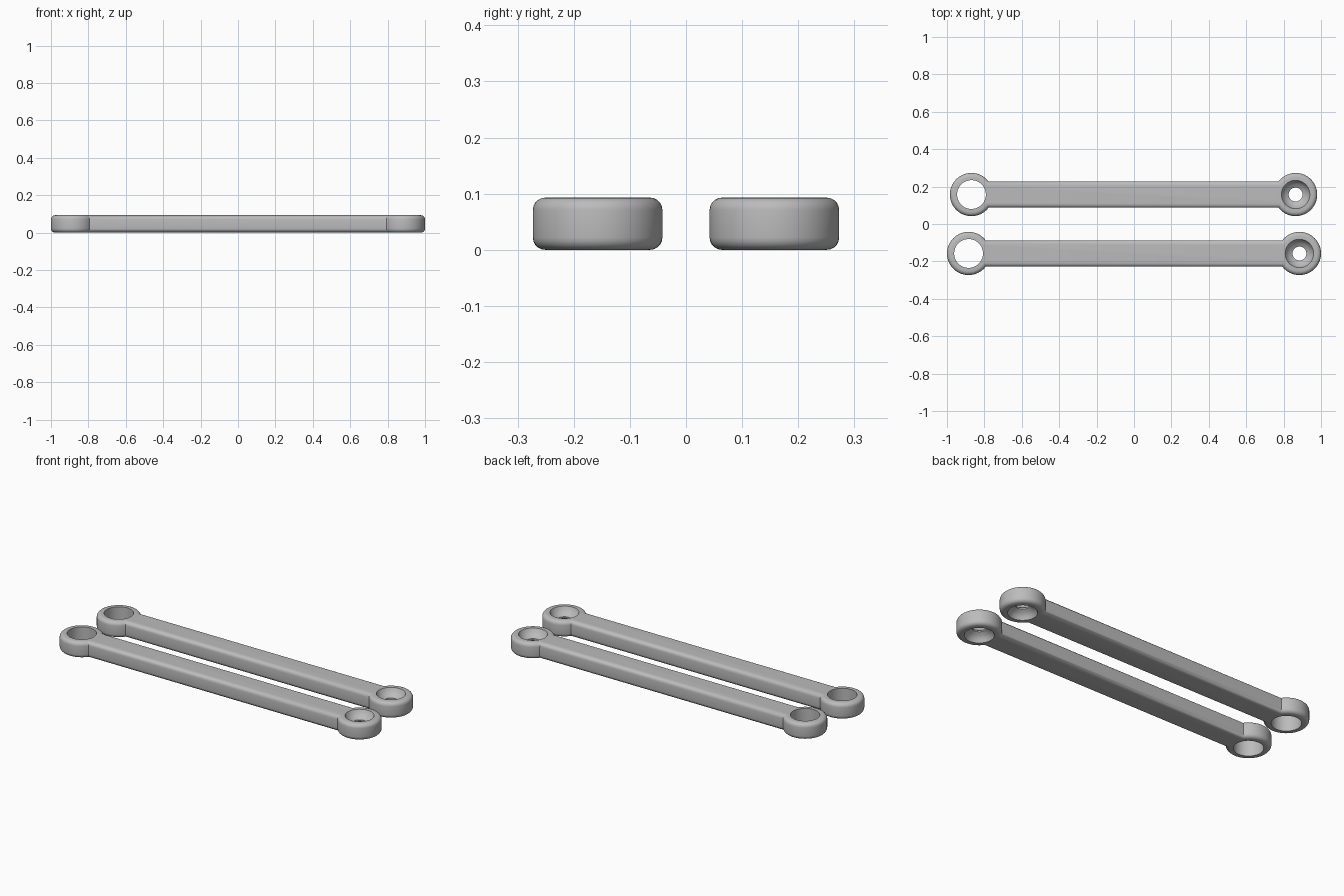
import bpy, bmesh
from math import sin, cos, pi, asin, radians

if "Cube" in bpy.data.objects:
    bpy.data.objects.remove(bpy.data.objects["Cube"])

HEIGHT = 0.093       # thickness of each arm
EYE_R = 0.1155       # outer radius of the end eyes
BAR_HALF = 0.07      # half width of the bar
HOLE_R = 0.077
FILLET = 0.022

grey = bpy.data.materials.new("plain_grey")
grey.use_nodes = True
grey.diffuse_color = (0.5, 0.5, 0.5, 1)
grey.node_tree.nodes["Principled BSDF"].inputs["Base Color"].default_value = (0.5, 0.5, 0.5, 1)


def make_object(name, bm):
    bmesh.ops.recalc_face_normals(bm, faces=bm.faces)
    mesh = bpy.data.meshes.new(name)
    bm.to_mesh(mesh)
    bm.free()
    mesh.materials.append(grey)
    obj = bpy.data.objects.new(name, mesh)
    bpy.context.collection.objects.link(obj)
    return obj


def lathe_cutter(name, profile, x, y, steps=64):
    """Solid of revolution about z from (radius, z) points."""
    bm = bmesh.new()
    rings = [[bm.verts.new((x + r * cos(2 * pi * i / steps), y + r * sin(2 * pi * i / steps), z))
              for i in range(steps)] for r, z in profile]
    for low, high in zip(rings, rings[1:]):
        for i in range(steps):
            j = (i + 1) % steps
            bm.faces.new((low[i], low[j], high[j], high[i]))
    bm.faces.new(rings[0])
    bm.faces.new(rings[-1])
    return make_object(name, bm)


def arm(name, y, left_x, right_x, steps=56):
    # outline: two round eyes joined by a straight bar
    bm = bmesh.new()
    gap = asin(BAR_HALF / EYE_R)
    outline = []
    for cx, start in ((right_x, -pi + gap), (left_x, gap)):
        for i in range(steps + 1):
            a = start + (2 * pi - 2 * gap) * i / steps
            outline.append(bm.verts.new((cx + EYE_R * cos(a), y + EYE_R * sin(a), 0)))
    base = bm.faces.new(outline)
    top = bmesh.ops.extrude_face_region(bm, geom=[base])["geom"]
    bmesh.ops.translate(bm, verts=[v for v in top if isinstance(v, bmesh.types.BMVert)],
                        vec=(0, 0, HEIGHT))
    # rounded top and bottom rims
    rims = [e for e in bm.edges if abs(e.verts[0].co.z - e.verts[1].co.z) < 1e-6]
    bmesh.ops.bevel(bm, geom=rims, offset=FILLET, segments=5, profile=0.5, affect='EDGES')
    body = make_object(name, bm)

    # plain through hole on one end, double countersink on the other
    mid = HEIGHT / 2
    plain = [(HOLE_R, -0.05), (HOLE_R, HEIGHT + 0.05)]
    half = [(0.037, 0.004), (0.054, 0.014), (0.068, 0.028), (0.076, mid), (0.076, mid + 0.05)]
    sink = [(r, mid - d) for r, d in reversed(half)] + [(r, mid + d) for r, d in half]
    for profile, x in ((plain, left_x), (sink, right_x)):
        cutter = lathe_cutter("hole_cutter", profile, x, y)
        cutter.hide_render = True
        mod = body.modifiers.new("hole", 'BOOLEAN')
        mod.operation = 'DIFFERENCE'
        mod.solver = 'EXACT'
        mod.object = cutter
        bpy.context.view_layer.objects.active = body
        bpy.ops.object.modifier_apply(modifier=mod.name)
        bpy.data.objects.remove(cutter)

    bpy.ops.object.select_all(action='DESELECT')
    body.select_set(True)
    bpy.ops.object.shade_smooth_by_angle(angle=radians(35))


arm("front_link_arm", -0.1575, -0.8845, 0.8845)
arm("back_link_arm", 0.1575, -0.869, 0.864)
